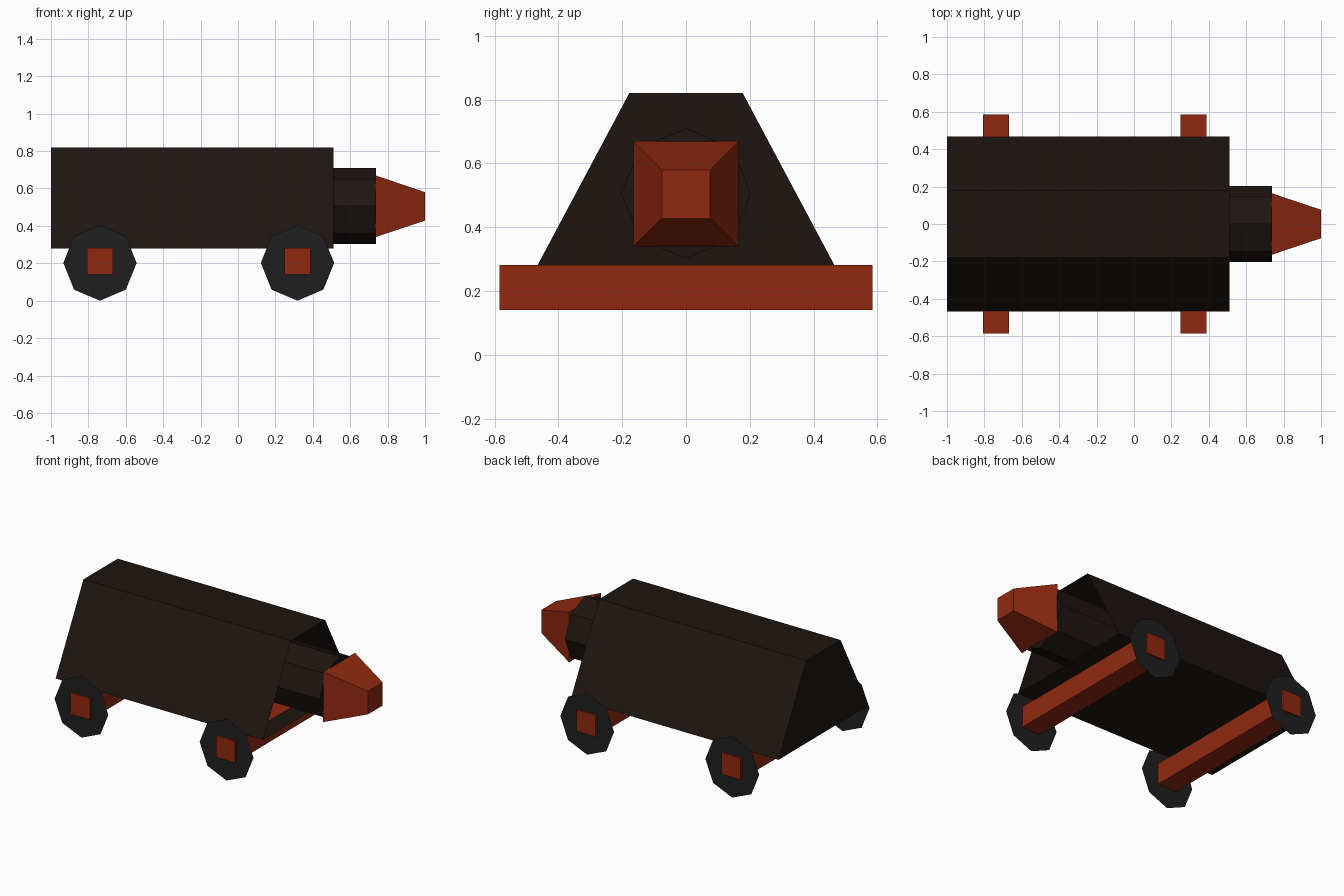
import bpy, bmesh, math

if "Cube" in bpy.data.objects:
    bpy.data.objects.remove(bpy.data.objects["Cube"])


def material(name, rgb):
    m = bpy.data.materials.new(name)
    m.diffuse_color = (*rgb, 1)
    m.use_nodes = True
    m.node_tree.nodes["Principled BSDF"].inputs["Base Color"].default_value = m.diffuse_color
    return m


DARK = material("dark_brown", (0.0125, 0.0075, 0.0055))
RED = material("rust_red", (0.28, 0.022, 0.005))
GREY = material("wheel_grey", (0.0135, 0.0135, 0.0135))


def loft(name, ring_a, ring_b, mat, cap_a=True, cap_b=True):
    """Join two matching rings of points with side faces and optional caps."""
    bm = bmesh.new()
    a = [bm.verts.new(p) for p in ring_a]
    b = [bm.verts.new(p) for p in ring_b]
    n = len(a)
    for i in range(n):
        j = (i + 1) % n
        bm.faces.new((a[i], a[j], b[j], b[i]))
    if cap_a:
        bm.faces.new(a[::-1])
    if cap_b:
        bm.faces.new(b)
    bmesh.ops.recalc_face_normals(bm, faces=bm.faces[:])
    return finish(name, bm, mat)


def finish(name, bm, mat):
    me = bpy.data.meshes.new(name)
    bm.to_mesh(me)
    bm.free()
    me.materials.append(mat)
    ob = bpy.data.objects.new(name, me)
    bpy.context.collection.objects.link(ob)
    return ob


def square(x, half, z):
    return [(x, sy * half, z + sz * half)
            for sy, sz in ((-1, -1), (1, -1), (1, 1), (-1, 1))]


def octagon(r):
    return [(r * math.cos(i * math.pi / 4), r * math.sin(i * math.pi / 4))
            for i in range(8)]


# Hollow body: trapezoid prism, open at the nose end
profile = [(-0.467, 0.278), (0.467, 0.278), (0.178, 0.82), (-0.178, 0.82)]
loft("body", [(-1, y, z) for y, z in profile],
     [(0.51, y, z) for y, z in profile], DARK, cap_b=False)

# Eight-sided neck reaching into the body
neck = [(y, z + 0.506) for y, z in octagon(0.204)]
loft("neck", [(0.27, y, z) for y, z in neck],
     [(0.738, y, z) for y, z in neck], DARK)

# Tapered square nose
loft("nose", square(0.735, 0.165, 0.505), square(1.0, 0.076, 0.504), RED)

# Square axles with flat eight-sided wheels near their ends
for end, x in (("rear", -0.738), ("front", 0.318)):
    bar = [(x - 0.07, 0.14), (x + 0.07, 0.14), (x + 0.07, 0.281), (x - 0.07, 0.281)]
    loft(end + "_axle", [(px, -0.585, pz) for px, pz in bar],
         [(px, 0.585, pz) for px, pz in bar], RED)
    for side, s in (("right", -1), ("left", 1)):
        bm = bmesh.new()
        ring = [bm.verts.new((x + px * 0.97, s * 0.573, pz + 0.202))
                for px, pz in octagon(0.202)]
        bm.faces.new(ring if s < 0 else ring[::-1])
        bm.normal_update()
        finish(f"{end}_{side}_wheel", bm, GREY)
